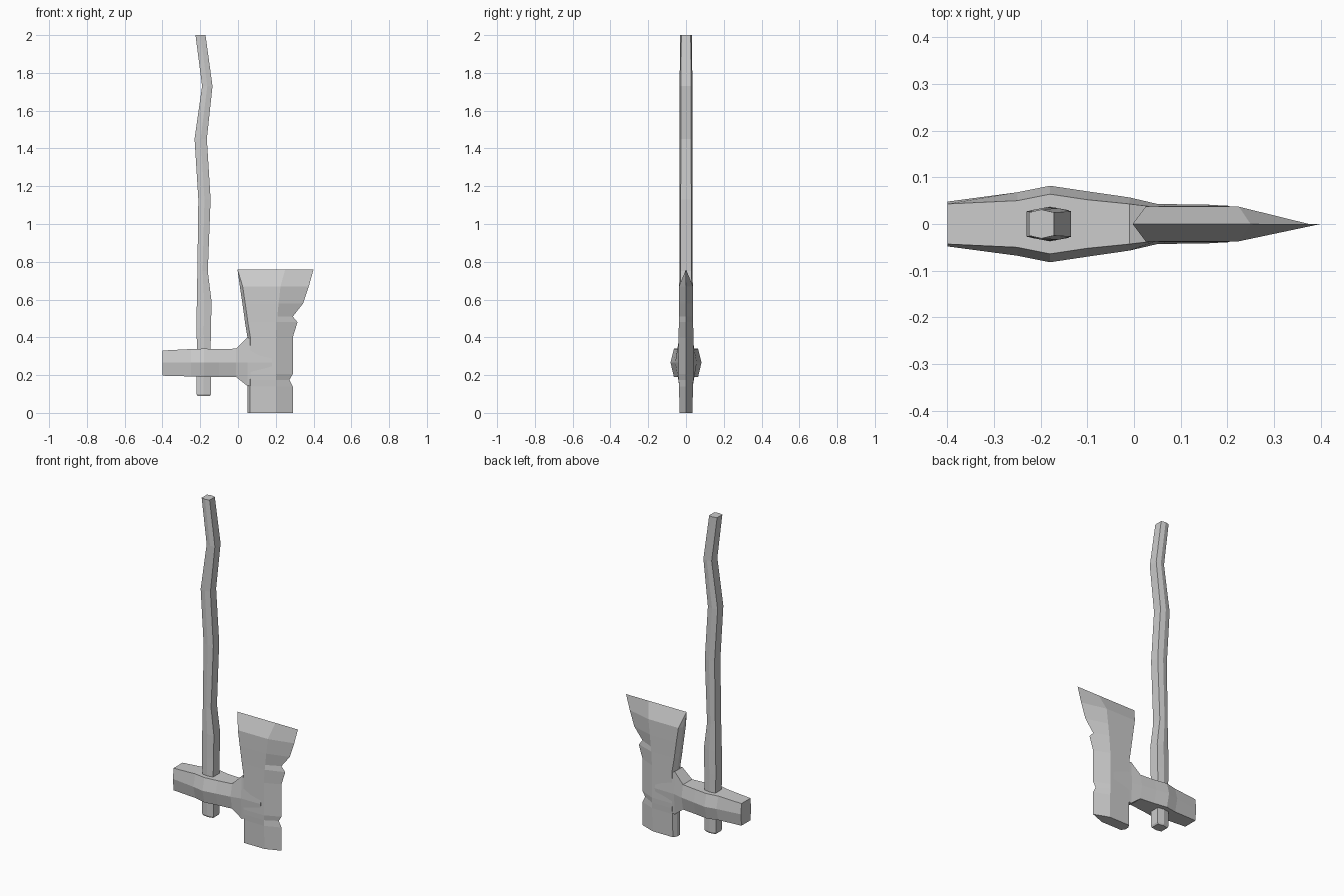
import bpy, bmesh

if "Cube" in bpy.data.objects:
    bpy.data.objects.remove(bpy.data.objects["Cube"])

grey = bpy.data.materials.new("plain_grey")
grey.use_nodes = True
grey.diffuse_color = (0.6, 0.6, 0.6, 1)
grey.node_tree.nodes["Principled BSDF"].inputs["Base Color"].default_value = (0.6, 0.6, 0.6, 1)


def loft(name, rings):
    """Skin a list of equal-length rings, capping both ends."""
    bm = bmesh.new()
    rows = [[bm.verts.new(p) for p in ring] for ring in rings]
    n = len(rows[0])
    for a, b in zip(rows, rows[1:]):
        for i in range(n):
            j = (i + 1) % n
            bm.faces.new((a[i], a[j], b[j], b[i]))
    bm.faces.new(rows[0][::-1])
    bm.faces.new(rows[-1])
    bmesh.ops.remove_doubles(bm, verts=bm.verts, dist=0.0005)
    bmesh.ops.dissolve_degenerate(bm, edges=bm.edges, dist=0.0005)
    bmesh.ops.recalc_face_normals(bm, faces=bm.faces)
    mesh = bpy.data.meshes.new(name)
    bm.to_mesh(mesh)
    bm.free()
    mesh.materials.append(grey)
    obj = bpy.data.objects.new(name, mesh)
    bpy.context.collection.objects.link(obj)
    return obj


# Crooked six-sided handle: height, left x, right x, half depth
handle = [
    (0.09, -0.215, -0.148, 0.032), (0.10, -0.22, -0.143, 0.036),
    (0.34, -0.217, -0.145, 0.037), (0.45, -0.22, -0.143, 0.037),
    (0.59, -0.218, -0.14, 0.037), (0.75, -0.215, -0.16, 0.035),
    (1.13, -0.21, -0.145, 0.035), (1.45, -0.23, -0.165, 0.034),
    (1.73, -0.19, -0.135, 0.034), (2.0, -0.225, -0.172, 0.031),
]


def handle_ring(z, left, right, d):
    mid, s = (left + right) / 2, d * 0.8
    return [(left, -s, z), (mid, -d, z), (right, -s, z),
            (right, s, z), (mid, d, z), (left, s, z)]


loft("handle", [handle_ring(*row) for row in handle])

# Hammer poll and eye: x, bottom, top, half depth at ridge, half depth at edges
poll = [
    (-0.4, 0.197, 0.33, 0.048, 0.043), (-0.25, 0.193, 0.338, 0.068, 0.05),
    (-0.18, 0.19, 0.34, 0.082, 0.064), (-0.1, 0.19, 0.338, 0.07, 0.052),
    (-0.01, 0.19, 0.34, 0.057, 0.043), (0.05, 0.142, 0.4, 0.043, 0.036),
    (0.18, 0.19, 0.34, 0.041, 0.036),
]


def poll_ring(x, low, high, ridge, edge):
    mid = 0.267
    return [(x, -edge, low), (x, -ridge, mid), (x, -edge, high),
            (x, edge, high), (x, ridge, mid), (x, edge, low)]


loft("poll", [poll_ring(*row) for row in poll])

# Chipped blade: height, back x, thickest x, cutting edge x, half depth
blade = [
    (0.0, 0.05, 0.2, 0.29, 0.034), (0.14, 0.05, 0.2, 0.29, 0.037),
    (0.175, 0.05, 0.2, 0.272, 0.039), (0.205, 0.05, 0.2, 0.29, 0.04),
    (0.4, 0.05, 0.2, 0.29, 0.039), (0.48, 0.037, 0.205, 0.315, 0.038),
    (0.51, 0.033, 0.208, 0.29, 0.038), (0.58, 0.023, 0.215, 0.345, 0.038),
    (0.67, 0.01, 0.225, 0.375, 0.037), (0.76, -0.003, 0.25, 0.4, 0.0),
]


def blade_ring(z, back, thick, edge, d):
    b = back + 0.4 * d
    return [(back, -d * 0.35, z), (b, -d, z), (thick, -d, z), (edge, 0, z),
            (thick, d, z), (b, d, z), (back, d * 0.35, z)]


# The top row closes into a sharp wedge
rings = [blade_ring(*row) for row in blade]
loft("blade", rings)
